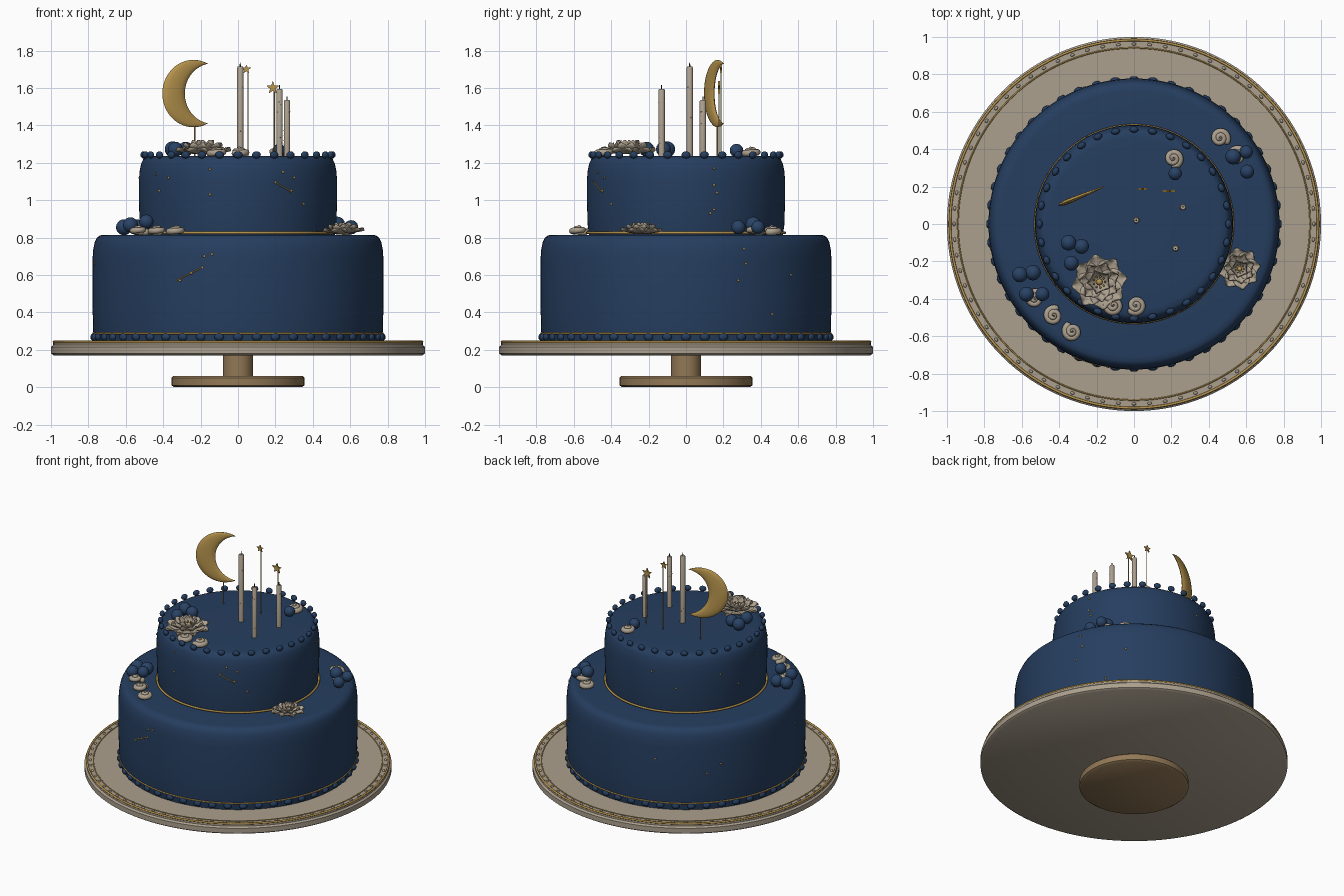
import bpy, bmesh, math, random
from mathutils import Vector, Matrix

if "Cube" in bpy.data.objects:
    bpy.data.objects.remove(bpy.data.objects["Cube"])
random.seed(4)
TAU = 2 * math.pi

def material(name, c):
    m = bpy.data.materials.new(name)
    m.diffuse_color = (*c, 1)
    m.use_nodes = True
    m.node_tree.nodes["Principled BSDF"].inputs["Base Color"].default_value = m.diffuse_color
    return m

NAVY = material("navy icing", (0.019, 0.048, 0.115))
BERRY = material("blue berry", (0.022, 0.055, 0.13))
CREAM = material("cream", (0.41, 0.35, 0.27))
GOLD = material("gold", (0.48, 0.30, 0.075))
BRONZE = material("bronze", (0.29, 0.19, 0.095))
DARK = material("dark wick", (0.02, 0.018, 0.016))

def finish(name, bm, mat, angle=40):
    bmesh.ops.remove_doubles(bm, verts=bm.verts, dist=0.00005)
    bmesh.ops.recalc_face_normals(bm, faces=bm.faces)
    me = bpy.data.meshes.new(name)
    bm.to_mesh(me)
    bm.free()
    me.materials.append(mat)
    me.shade_smooth()
    me.set_sharp_from_angle(angle=math.radians(angle))
    ob = bpy.data.objects.new(name, me)
    bpy.context.collection.objects.link(ob)
    return ob

def skin(bm, rings, close_ends=True):
    """Join successive closed rings of points with quads."""
    vs = [[bm.verts.new(p) for p in r] for r in rings]
    n = len(vs[0])
    for a, b in zip(vs, vs[1:]):
        for i in range(n):
            bm.faces.new((a[i], a[(i + 1) % n], b[(i + 1) % n], b[i]))
    if close_ends:
        bm.faces.new(vs[0])
        bm.faces.new(vs[-1])

def lathe(name, prof, mat, loc=(0, 0), n=96):
    bm = bmesh.new()
    skin(bm, [[(loc[0] + r * math.cos(TAU * i / n), loc[1] + r * math.sin(TAU * i / n), z)
               for i in range(n)] for r, z in prof if r > 0])
    return finish(name, bm, mat)

def ring(name, R, z, r, mat):
    bm = bmesh.new()
    n = 96
    loops = [[((R + r * math.cos(TAU * j / 8)) * math.cos(TAU * i / n),
               (R + r * math.cos(TAU * j / 8)) * math.sin(TAU * i / n),
               z + r * math.sin(TAU * j / 8)) for j in range(8)] for i in range(n + 1)]
    skin(bm, loops, False)
    return finish(name, bm, mat, 80)

def tube(bm, pts, radii, n=8):
    pts = [Vector(p) for p in pts]
    rings = []
    for k, p in enumerate(pts):
        t = (pts[min(k + 1, len(pts) - 1)] - pts[max(k - 1, 0)]).normalized()
        s = t.cross(Vector((0, 0, 1))).normalized()
        u = s.cross(t)
        rings.append([p + radii[k] * (s * math.cos(TAU * j / n) + u * math.sin(TAU * j / n)) for j in range(n)])
    skin(bm, rings)

def blobs(name, items, mat, seg=14):
    """items: (location, scale xyz, turn about z)"""
    bm = bmesh.new()
    for loc, s, a in items:
        m = Matrix.Translation(loc) @ Matrix.Rotation(a, 4, 'Z') @ Matrix.Diagonal((*s, 1))
        bmesh.ops.create_uvsphere(bm, u_segments=seg, v_segments=seg // 2 + 1, radius=1, matrix=m)
    return finish(name, bm, mat, 80)

def around(n, R, z, s):
    return [((R * math.cos(TAU * i / n), R * math.sin(TAU * i / n), z), s, TAU * i / n) for i in range(n)]

# stand
lathe("stand_foot", [(0.34, 0), (0.355, 0.01), (0.355, 0.05), (0.345, 0.06)], BRONZE)
lathe("stand_stem", [(0.08, 0.055), (0.08, 0.18)], BRONZE, n=48)
lathe("plate", [(0.985, 0.17), (1.0, 0.18), (1.0, 0.215), (0.988, 0.225), (0.988, 0.24), (0.97, 0.24)], CREAM, n=128)
ring("plate_gold_edge", 0.984, 0.242, 0.007, GOLD)
ring("plate_gold_inner_line", 0.942, 0.24, 0.004, GOLD)
blobs("plate_beads", around(72, 0.962, 0.241, (0.008, 0.012, 0.008)), CREAM, 10)

# cake tiers
def tier(name, R, z0, z1):
    prof = [(R - 0.012, z0), (R - 0.004, z0 + 0.06), (R, z0 + 0.2), (R, z1 - 0.13), (R - 0.004, z1 - 0.08),
            (R - 0.012, z1 - 0.04), (R - 0.024, z1 - 0.015), (R - 0.042, z1 - 0.003), (R - 0.07, z1), (0.2, z1)]
    lathe(name, prof, NAVY, n=128)

tier("bottom_tier", 0.778, 0.235, 0.815)
tier("top_tier", 0.53, 0.81, 1.235)
ring("bottom_tier_gold_band", 0.772, 0.288, 0.006, GOLD)
ring("top_tier_gold_band", 0.528, 0.826, 0.007, GOLD)
blobs("bottom_piping", around(48, 0.773, 0.268, (0.017, 0.026, 0.02)), NAVY)
blobs("top_piping", around(32, 0.505, 1.242, (0.017, 0.024, 0.019)), NAVY)

# berries
T, B = 1.272, 0.855
berries = [(-.61, -.27, B, .042), (-.54, -.26, B, .042), (-.575, -.375, .868, .04), (-.49, -.375, .885, .038),
           (-.35, -.10, T, .042), (-.28, -.12, T, .04), (-.335, -.21, T, .04), (.22, .27, 1.265, .036),
           (.53, .36, .87, .042), (.60, .385, B, .036), (.605, .28, B, .038)]
blobs("berries", [((x, y, z), (r, r, r), 0) for x, y, z, r in berries], BERRY, 20)

# piped swirls
def swirl(name, x, y, z, a0):
    bm = bmesh.new()
    pts, rad = [], []
    N = 44
    for k in range(N + 1):
        t = k / N
        a = a0 + t * TAU * 2.1
        R = 0.042 * (1 - t) ** 0.9
        pts.append((x + R * math.cos(a), y + R * math.sin(a), z + 0.014 + 0.03 * t))
        rad.append(0.019 - 0.010 * t if k else 0.008)
    tube(bm, pts, rad, 10)
    finish(name, bm, CREAM, 60)

for i, (x, y, z) in enumerate([(-.53, -.40, .815), (-.43, -.49, .815), (-.33, -.575, .815), (-.11, -.435, 1.235),
                               (.01, -.435, 1.235), (.21, .35, 1.235), (.46, .46, .815), (.55, .365, .815)]):
    swirl(f"swirl_{i + 1}", x, y, z, 0.9 * i)

# flowers: layers of cupped petals
def flower(name, x, y, z, R):
    bm = bmesh.new()
    for count, length, width, lift, base in [(8, 1.0, .40, .14, .05), (7, .72, .32, .26, .10), (5, .44, .24, .32, .14)]:
        for i in range(count):
            a = TAU * (i + base * 4) / count
            grid = []
            for u in range(9):
                s = u / 8
                w = width * R * math.sin(math.pi * (0.08 + 0.86 * s ** 1.15)) ** 0.6
                row = []
                for v in range(-3, 4):
                    q = v / 3
                    px = R * length * (0.08 + 0.92 * s) - 0.10 * R * q * q * s
                    pz = R * (base + lift * s ** 2 + 0.10 * q * q * s - 0.04 * math.cos(q * 5) * s)
                    py = q * w
                    row.append(bm.verts.new((x + px * math.cos(a) - py * math.sin(a),
                                             y + px * math.sin(a) + py * math.cos(a), z + pz)))
                grid.append(row)
            for r0, r1 in zip(grid, grid[1:]):
                for k in range(6):
                    bm.faces.new((r0[k], r0[k + 1], r1[k + 1], r1[k]))
    ob = finish(name + "_petals", bm, CREAM, 80)
    mod = ob.modifiers.new("thickness", 'SOLIDIFY')
    mod.thickness = 0.004
    cz = z + 0.24 * R
    blobs(name + "_centre", [((x, y, cz), (.12 * R, .12 * R, .14 * R), 0)], GOLD)
    blobs(name + "_stamens", [((x + .2 * R * math.cos(TAU * i / 9), y + .2 * R * math.sin(TAU * i / 9), cz + .1 * R),
                               (.04 * R,) * 3, 0) for i in range(9)], GOLD, 8)

flower("large_flower", -.185, -.31, 1.24, .15)
flower("small_flower", .565, -.24, .82, .112)

# candles
for i, (x, y, top) in enumerate([(.012, .02, 1.715), (.222, -.13, 1.595), (.262, .09, 1.535)]):
    lathe(f"candle_{i + 1}", [(.017, 1.23), (.017, top - .006), (.013, top)], CREAM, (x, y), 20)
    lathe(f"wick_{i + 1}", [(.003, top - .002), (.0025, top + .02)], DARK, (x, y), 8)
    flecks = []
    for k in range(7):
        a = random.uniform(0, TAU)
        flecks.append(((x + .016 * math.cos(a), y + .016 * math.sin(a), random.uniform(1.28, top - .03)), (.003,) * 3, 0))
    blobs(f"candle_flecks_{i + 1}", flecks, GOLD, 8)

# crescent moon topper
bm = bmesh.new()
rings = []
N = 48
turn = math.radians(22.2)
for k in range(N + 1):
    t = k / N
    ao = math.radians(62.2 + t * 235.6)
    ai = math.radians(99.8 + t * 160.4)
    o = Vector((.18 * math.cos(ao), .18 * math.sin(ao)))
    q = Vector((.1115 + .1615 * math.cos(ai), .1615 * math.sin(ai)))
    mid, half = (o + q) / 2, (o - q) / 2
    depth = 0.003 + 0.012 * math.sin(math.pi * t)
    loop = []
    for j in range(12):
        c = mid + half * math.cos(TAU * j / 12)
        d = depth * math.sin(TAU * j / 12)
        loop.append((-.238 + c.x * math.cos(turn) - d * math.sin(turn),
                     .168 + c.x * math.sin(turn) + d * math.cos(turn), 1.57 + c.y))
    rings.append(loop)
skin(bm, rings)
finish("moon", bm, GOLD, 70)
lathe("moon_stick", [(.004, 1.22), (.004, 1.43)], GOLD, (-.232, .168), 10)

# star toppers
for i, (x, y, z, R) in enumerate([(.045, .187, 1.70, .026), (.186, .176, 1.60, .037)]):
    bm = bmesh.new()
    pts = [(R * (1 if k % 2 == 0 else .42), math.pi / 2 + TAU * k / 10) for k in range(10)]
    skin(bm, [[(x + r * math.cos(a), y + d, z + r * math.sin(a)) for r, a in pts] for d in (-.005, .005)])
    finish(f"star_{i + 1}", bm, GOLD, 30)
    lathe(f"star_stick_{i + 1}", [(.003, 1.22), (.003, z - .3 * R)], GOLD, (x + .008, y), 8)

# gold constellations on the tier sides, placed by angle and height
RB, RT = 0.778, 0.53
def front(R, x): return math.asin(x / R) - math.pi / 2
def side(R, y): return math.asin(y / R)
def on(R, a, z): return (R * math.cos(a), R * math.sin(a), z)

dots = [(RB, front(RB, x), z) for x, z in [(-.14, .71), (-.18, .70), (-.19, .64), (-.25, .61), (-.31, .57)]]
dots += [(RT, front(RT, x), z) for x, z in [(-.44, 1.14), (-.42, 1.05), (-.15, 1.165), (-.15, 1.03), (-.37, 1.12),
                                            (.24, 1.15), (.30, 1.12), (.35, .98), (.20, 1.095), (.285, 1.05)]]
dots += [(RT, side(RT, y), z) for y, z in [(.15, 1.17), (.15, 1.08), (.165, 1.04), (.15, .95), (.13, .93)]]
dots += [(RB, side(RB, y), z) for y, z in [(.32, .66), (.28, .57), (.56, .60), (.46, .39), (.31, .74)]]
dots += [(RT, math.radians(a), z) for a, z in [(100, 1.1), (118, 1.0), (150, 1.08), (165, .98), (185, 1.12)]]
dots += [(RB, math.radians(a), z) for a, z in [(110, .6), (135, .5), (142, .56), (190, .66)]]
blobs("gold_stars", [(on(R, a, z), (.004, .007, .007), a) for R, a, z in dots], GOLD, 10)

bm = bmesh.new()
for R, x0, z0, x1, z1 in [(RB, -.33, .57, -.19, .64), (RT, .19, 1.10, .29, 1.04)]:
    a0, a1 = front(R, x0), front(R, x1)
    tube(bm, [on(R + .001, a0 + (a1 - a0) * k / 6, z0 + (z1 - z0) * k / 6) for k in range(7)], [.003] * 7, 6)
finish("constellation_lines", bm, GOLD, 80)
